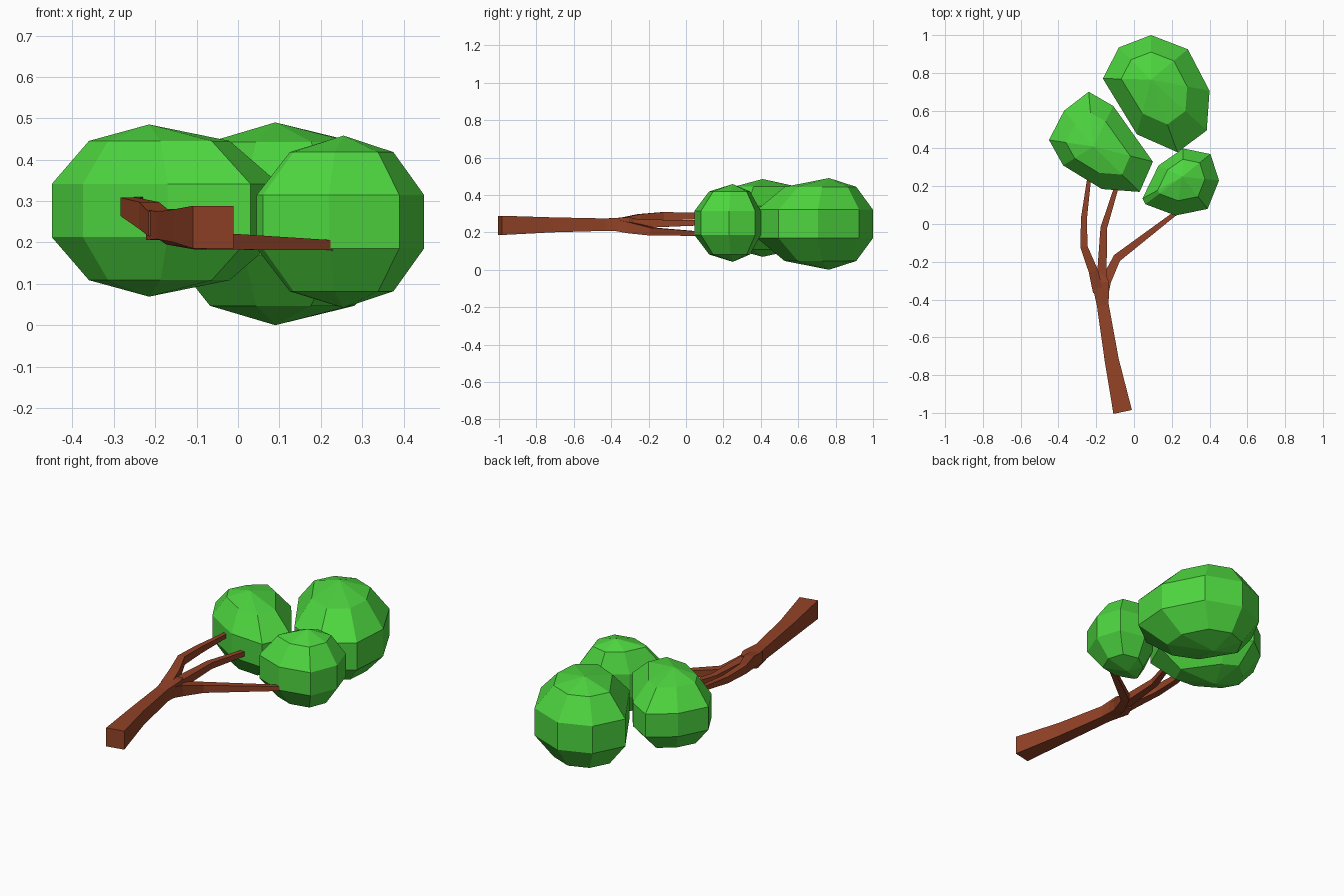
import bpy, math
from mathutils import Vector

if "Cube" in bpy.data.objects:
    bpy.data.objects.remove(bpy.data.objects["Cube"])


def material(name, color):
    m = bpy.data.materials.new(name)
    m.diffuse_color = (*color, 1)
    m.use_nodes = True
    m.node_tree.nodes["Principled BSDF"].inputs["Base Color"].default_value = m.diffuse_color
    return m


def make(name, verts, faces, mat):
    me = bpy.data.meshes.new(name)
    me.from_pydata(verts, [], faces)
    me.materials.append(mat)
    me.update()
    ob = bpy.data.objects.new(name, me)
    bpy.context.collection.objects.link(ob)
    return ob


def limb(name, path, mat):
    """Tapered square bar; path rows are x, y, z, width, height."""
    pts = [Vector(p[:2]) for p in path]
    verts, faces = [], []
    for i, (x, y, z, w, h) in enumerate(path):
        d = (pts[min(i + 1, len(pts) - 1)] - pts[max(i - 1, 0)]).normalized()
        sx, sy = d.y * w / 2, -d.x * w / 2
        verts += [(x + s * sx, y + s * sy, z + t * h / 2)
                  for s, t in ((-1, -1), (1, -1), (1, 1), (-1, 1))]
    for i in range(len(path) - 1):
        for k in range(4):
            a, b = i * 4 + k, i * 4 + (k + 1) % 4
            faces.append((a, b, b + 4, a + 4))
    n = len(verts)
    faces += [(3, 2, 1, 0), (n - 4, n - 3, n - 2, n - 1)]
    return make(name, verts, faces, mat)


def crown(name, pole, half, outline, mat):
    """Faceted ball: four rings following a clockwise outline, plus two poles."""
    px, py, pz = pole
    n = len(outline)
    verts = []
    for k in range(1, 5):
        a = math.pi * k / 5
        s = math.sin(a) / math.sin(math.pi * 2 / 5)
        verts += [(px + (x - px) * s, py + (y - py) * s, pz + half * math.cos(a))
                  for x, y in outline]
    top, bot = len(verts), len(verts) + 1
    verts += [(px, py, pz + half), (px, py, pz - half)]
    faces = []
    for i in range(n):
        j = (i + 1) % n
        faces.append((top, j, i))
        faces += [(r * n + i, r * n + j, r * n + n + j, r * n + n + i) for r in range(3)]
        faces.append((bot, 3 * n + i, 3 * n + j))
    return make(name, verts, faces, mat)


bark = material("bark", (0.29, 0.055, 0.02))
leaf = material("leaf", (0.075, 0.67, 0.05))

# Trunk and its three branches
limb("trunk", [(-.06, -.995, .237, .10, .103), (-.118, -.72, .24, .075, .08),
               (-.165, -.43, .241, .063, .066), (-.178, -.31, .243, .09, .075),
               (-.18, -.27, .245, .06, .06)], bark)
limb("left_branch", [(-.19, -.36, .245, .055, .06), (-.215, -.25, .265, .05, .065),
                     (-.265, -.12, .286, .038, .045), (-.265, .03, .287, .032, .036),
                     (-.235, .26, .30, .02, .02)], bark)
limb("middle_branch", [(-.175, -.36, .245, .055, .05), (-.17, -.26, .245, .05, .045),
                       (-.16, -.02, .25, .035, .034), (-.085, .22, .255, .022, .025)], bark)
limb("right_branch", [(-.165, -.38, .238, .055, .06), (-.148, -.30, .225, .055, .06),
                      (-.09, -.18, .204, .044, .042), (.23, .065, .193, .022, .024)], bark)

# Faceted leaf crowns
crown("left_crown", (-.215, .41, .277), .208,
      [(-.24, .70), (-.11, .625), (.10, .33), (.03, .17),
       (-.17, .185), (-.375, .31), (-.45, .445), (-.37, .60)], leaf)
crown("back_crown", (.09, .765, .245), .245,
      [(.09, 1.0), (.285, .925), (.40, .705), (.385, .495),
       (.23, .38), (.015, .475), (-.165, .77), (-.08, .935)], leaf)
crown("right_crown", (.255, .25, .25), .208,
      [(.26, .40), (.405, .37), (.45, .23), (.39, .08),
       (.22, .045), (.06, .105), (.045, .135), (.13, .31)], leaf)
